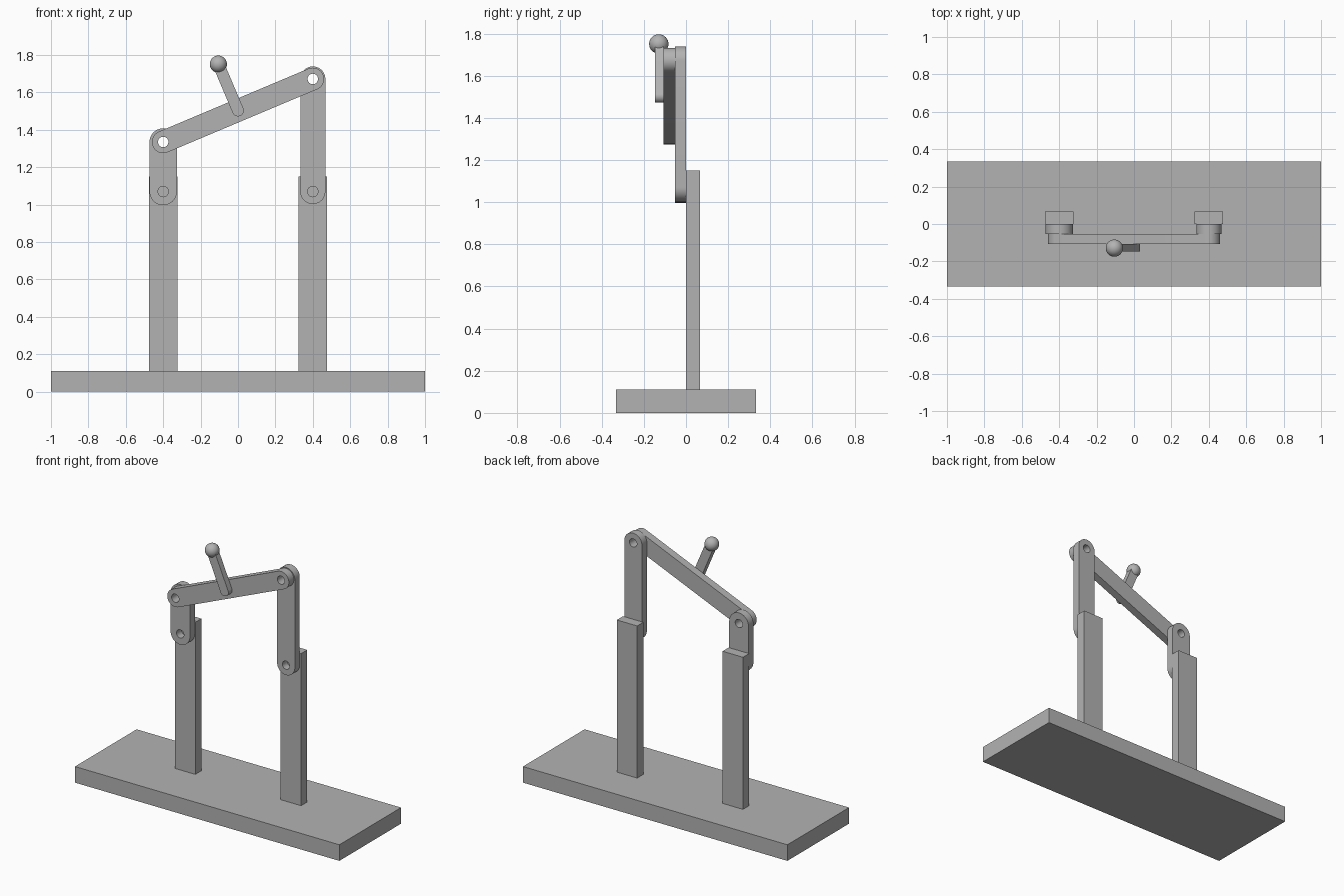
import bpy, bmesh, math

if "Cube" in bpy.data.objects:
    bpy.data.objects.remove(bpy.data.objects["Cube"])

grey = bpy.data.materials.new("plain grey")
grey.diffuse_color = (0.45, 0.45, 0.45, 1)
grey.use_nodes = True
grey.node_tree.nodes["Principled BSDF"].inputs["Base Color"].default_value = grey.diffuse_color


def finish(obj, name):
    obj.name = name
    obj.data.materials.clear()
    obj.data.materials.append(grey)


def box(name, x, y0, y1, z0, z1, half_x):
    bpy.ops.mesh.primitive_cube_add(size=1, location=(x, (y0 + y1) / 2, (z0 + z1) / 2))
    obj = bpy.context.object
    obj.scale = (2 * half_x, y1 - y0, z1 - z0)
    bpy.ops.object.transform_apply(location=False, rotation=False, scale=True)
    finish(obj, name)


def add_loop(curve, pts):
    spline = curve.splines.new('POLY')
    spline.points.add(len(pts) - 1)
    for p, (u, v) in zip(spline.points, pts):
        p.co = (u, v, 0, 1)
    spline.use_cyclic_u = True


def arc(c, r, start, end, n):
    return [(c[0] + r * math.cos(start + (end - start) * i / n),
             c[1] + r * math.sin(start + (end - start) * i / n)) for i in range(n + 1)]


def link(name, a, b, r, y0, y1, hole=0.0, flat_end=False):
    """Bar with round ends running from a to b in the xz plane, with optional pin holes."""
    ang = math.atan2(b[1] - a[1], b[0] - a[0])
    q = math.pi / 2
    end = arc(b, r, ang - q, ang + q, 1 if flat_end else 24)
    curve = bpy.data.curves.new(name, 'CURVE')
    curve.dimensions = '2D'
    curve.fill_mode = 'BOTH'
    curve.extrude = (y1 - y0) / 2
    add_loop(curve, arc(a, r, ang + q, ang + 3 * q, 24) + end)
    if hole:
        for c in (a, b):
            add_loop(curve, arc(c, hole, 0, 2 * math.pi, 32)[:-1])
    obj = bpy.data.objects.new(name, curve)
    bpy.context.collection.objects.link(obj)
    obj.location.y = (y0 + y1) / 2
    obj.rotation_euler.x = math.pi / 2
    bpy.ops.object.select_all(action='DESELECT')
    obj.select_set(True)
    bpy.context.view_layer.objects.active = obj
    bpy.ops.object.convert(target='MESH')
    obj = bpy.context.object
    bm = bmesh.new()
    bm.from_mesh(obj.data)
    bmesh.ops.remove_doubles(bm, verts=bm.verts, dist=1e-5)
    bmesh.ops.recalc_face_normals(bm, faces=bm.faces)
    bm.to_mesh(obj.data)
    bm.free()
    bpy.ops.object.shade_smooth_by_angle(angle=math.radians(30))
    finish(obj, name)


# Base and posts
box("base", 0, -0.333, 0.333, 0, 0.11, 1.0)
for side, x in (("left", -0.4), ("right", 0.4)):
    box(side + "_post", x, 0, 0.066, 0.11, 1.15, 0.077)

# Linkage bars
left_top, right_top = (-0.4, 1.335), (0.4, 1.672)
link("left_link", (-0.4, 1.07), left_top, 0.073, -0.053, 0, 0.028)
link("right_link", (0.4, 1.07), right_top, 0.067, -0.053, 0, 0.028)
link("coupler_bar", left_top, right_top, 0.06, -0.107, -0.053, 0.028)

# Handle and knob
knob = (-0.105, 1.751)
link("handle", (0, 1.503), knob, 0.031, -0.148, -0.107, flat_end=True)
bpy.ops.mesh.primitive_uv_sphere_add(segments=32, ring_count=16, radius=0.046,
                                     location=(knob[0], -0.129, knob[1]))
bpy.ops.object.shade_smooth()
finish(bpy.context.object, "knob")
